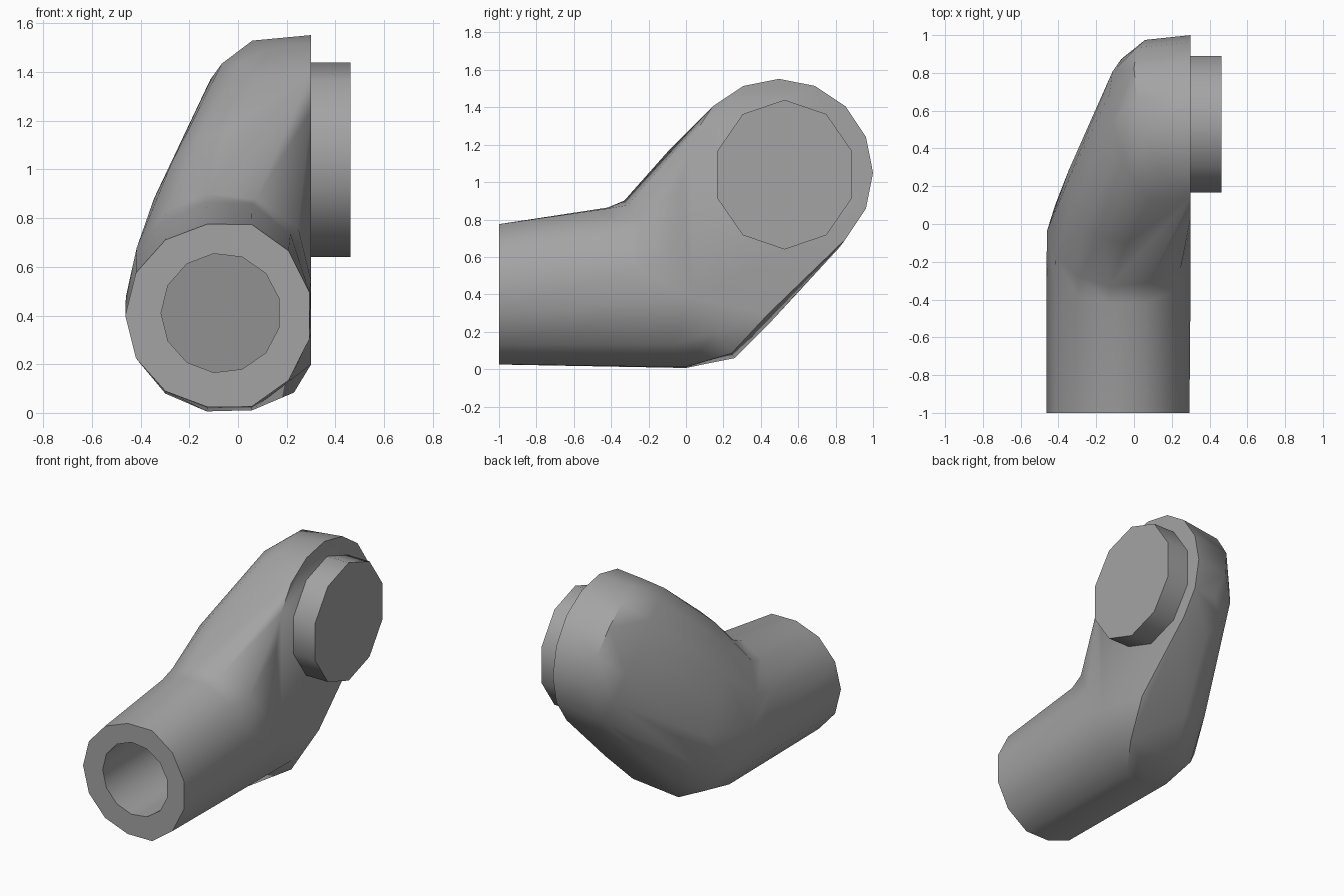
import bpy, bmesh, math
from mathutils import Vector

if "Cube" in bpy.data.objects:
    bpy.data.objects.remove(bpy.data.objects["Cube"])

TUBE_SIDES = 13
DOME_SIDES = 16
FLAT_X = 0.3

grey = bpy.data.materials.new("mid grey")
grey.use_nodes = True
colour = (0.37, 0.37, 0.37, 1)
grey.diffuse_color = colour
grey.node_tree.nodes["Principled BSDF"].inputs["Base Color"].default_value = colour


def finish(bm, name):
    bmesh.ops.recalc_face_normals(bm, faces=bm.faces)
    mesh = bpy.data.meshes.new(name)
    bm.to_mesh(mesh)
    bm.free()
    mesh.materials.append(grey)
    obj = bpy.data.objects.new(name, mesh)
    bpy.context.collection.objects.link(obj)
    bpy.ops.object.select_all(action="DESELECT")
    obj.select_set(True)
    bpy.context.view_layer.objects.active = obj
    bpy.ops.object.shade_smooth_by_angle(angle=math.radians(38))


def ring(bm, sides, centre, across, outward, square=(1, 1), fullness=1):
    """Elliptical section; its inner half can be squared off (upper, lower)
    against the flat mounting plane."""
    c, a, b = Vector(centre), Vector(across), Vector(outward)
    verts = []
    for i in range(sides):
        t = math.tau * i / sides
        inner = math.cos(t) < -0.01
        p = c + a * math.sin(t) * (fullness if inner else 1) + b * math.cos(t)
        if inner:
            p.x = c.x + (p.x - c.x) * square[0 if math.sin(t) > 0 else 1]
        p.x = min(p.x, FLAT_X)
        verts.append(bm.verts.new(p))
    return verts


def bridge(bm, one, two):
    count = len(one)
    for i in range(count):
        j = (i + 1) % count
        bm.faces.new((one[i], one[j], two[j], two[i]))


bm = bmesh.new()

# Upper elbow: convex shell that turns from the tube to the round flange
joint = ring(bm, TUBE_SIDES, (-0.08, -0.035, 0.48), (0, -0.297, 0.424),
             (-0.38, 0, 0), (1.15, 2.3))
upper = list(joint)
for centre, across, outward, square in (
        ((-0.035, 0.18, 0.71), (0, -0.28, 0.45), (-0.335, 0, 0), (2, 2.9)),
        ((0.085, 0.47, 1.01), (0, -0.35, 0.36), (-0.215, 0.22, 0.24), (2, 2.9)),
        ((0.2, 0.49, 1.045), (0, -0.35, 0.34), (-0.2, 0.335, 0.345), (2, 2)),
        ((FLAT_X, 0.498, 1.05), (0, -0.355, 0.355), (0, 0.355, 0.355), (1, 1))):
    upper += ring(bm, DOME_SIDES, centre, across, outward, square)
bmesh.ops.convex_hull(bm, input=upper, use_existing_faces=False)
inner_cap = [f for f in bm.faces if all(v in joint for v in f.verts)]
bmesh.ops.delete(bm, geom=inner_cap, context="FACES_ONLY")

# Lower tube with its open mouth and blind bore
bend = ring(bm, TUBE_SIDES, (-0.083, -0.21, 0.435), (0, -0.21, 0.432),
            (-0.38, 0, 0), (1.05, 1.05), 1.05)
mouth = ring(bm, TUBE_SIDES, (-0.081, -1, 0.4), (0, 0, 0.378),
             (-0.382, 0, 0), (1.01, 1.01), 1.06)
rim = ring(bm, TUBE_SIDES, (-0.07, -1, 0.41), (0, 0, 0.246), (-0.246, 0, 0))
floor = ring(bm, TUBE_SIDES, (-0.07, -0.21, 0.41), (0, -0.06, 0.246), (-0.246, 0, 0))
for one, two in ((joint, bend), (bend, mouth), (mouth, rim), (rim, floor)):
    bridge(bm, one, two)
bm.faces.new(floor)

# Tidy flat areas and stray construction points
bmesh.ops.delete(bm, geom=[e for e in bm.edges if not e.link_faces], context="EDGES")
bmesh.ops.delete(bm, geom=[v for v in bm.verts if not v.link_faces], context="VERTS")
bmesh.ops.dissolve_limit(bm, angle_limit=math.radians(0.5),
                         verts=bm.verts, edges=bm.edges)
finish(bm, "elbow_pipe")

# Round connector collar on the mounting face
bm = bmesh.new()
loops = []
for x in (0.28, 0.462):
    loops.append([bm.verts.new((x, 0.527 + 0.38 * math.sin(math.tau * i / 10),
                                1.04 + 0.4 * math.cos(math.tau * i / 10)))
                  for i in range(10)])
    bm.faces.new(loops[-1])
bridge(bm, *loops)
finish(bm, "connector_collar")
